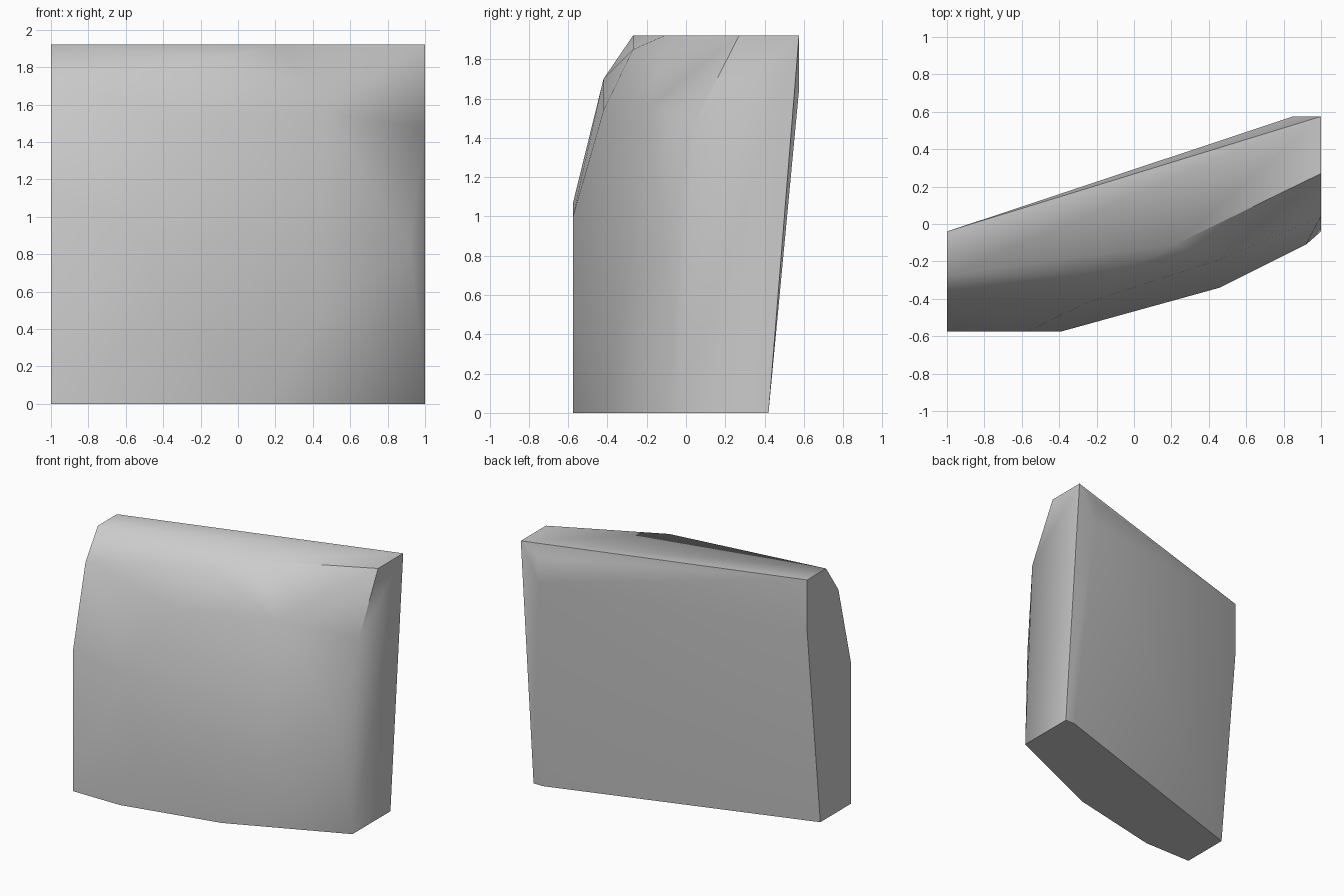
import bpy
import bmesh
import math

if "Cube" in bpy.data.objects:
    bpy.data.objects.remove(bpy.data.objects["Cube"], do_unlink=True)

TOP = 1.92

# Flat outlines of the two level ends (x, y)
base_outline = [(-1, -.575), (-.6, -.575), (.15, -.41), (1, -.04),
                (1, .42), (.92, .42), (-1, -.2)]
top_outline = [(-1, -.27), (.22, -.11), (1, .27), (1, .575), (-1, -.04)]

# Corners of the bulging front, including both side edges
front_corners = [(-1, -.575, 1.07), (-1, -.42, 1.70), (1, .04, 1.47),
                 (-.39, -.575, .5), (-.57, -.575, 1.0), (.46, -.34, .5),
                 (.92, -.11, .85), (-.25, -.42, 1.54), (.46, -.19, 1.56),
                 (-.08, -.27, 1.85)]

# Corners of the leaning back
back_corners = [(-1, -.04, 1.53), (.85, .575, 1.64), (.85, .575, 1.84)]

corners = [(x, y, 0) for x, y in base_outline]
corners += [(x, y, TOP) for x, y in top_outline]
corners += front_corners + back_corners

# Wrap the corners in one closed faceted shell
bm = bmesh.new()
for co in corners:
    bm.verts.new(co)
hull = bmesh.ops.convex_hull(bm, input=bm.verts)
loose = [v for v in bm.verts if not v.link_faces]
bmesh.ops.delete(bm, geom=loose, context='VERTS')
bmesh.ops.dissolve_limit(bm, angle_limit=math.radians(.5),
                         verts=bm.verts, edges=bm.edges)
bmesh.ops.recalc_face_normals(bm, faces=bm.faces)

mesh = bpy.data.meshes.new("stone_block")
bm.to_mesh(mesh)
bm.free()
block = bpy.data.objects.new("stone_block", mesh)
bpy.context.collection.objects.link(block)

# Plain grey stone
grey = bpy.data.materials.new("stone_grey")
grey.use_nodes = True
colour = (.6, .6, .6, 1)
grey.diffuse_color = colour
grey.node_tree.nodes["Principled BSDF"].inputs["Base Color"].default_value = colour
mesh.materials.append(grey)

# Soft front and back, crisp rims around the flat ends
bpy.ops.object.select_all(action='DESELECT')
block.select_set(True)
bpy.context.view_layer.objects.active = block
bpy.ops.object.shade_smooth_by_angle(angle=math.radians(40))
